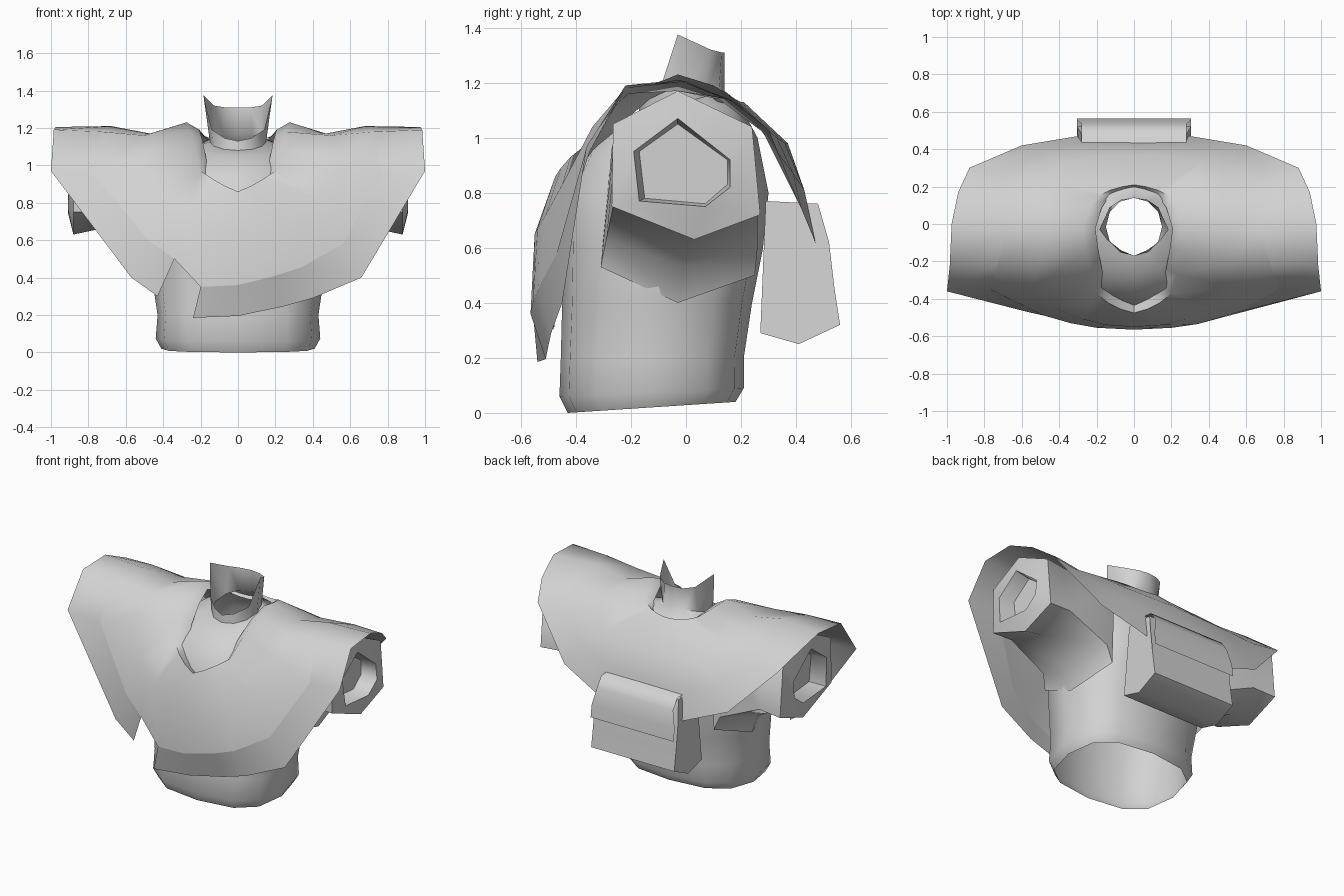
import bpy, bmesh, math

cube = bpy.data.objects.get("Cube")
if cube:
    bpy.data.objects.remove(cube, do_unlink=True)

grey = bpy.data.materials.new("plain grey")
grey.use_nodes = True
grey.diffuse_color = (0.65, 0.65, 0.65, 1)
grey.node_tree.nodes["Principled BSDF"].inputs["Base Color"].default_value = (0.65, 0.65, 0.65, 1)


def loft(name, rings, closed=True, cap_start=False, cap_end=False, skip=(), crease=(), angle=60):
    """Bridge equal-length rings of points into one smooth-shaded part."""
    bm = bmesh.new()
    rows = [[bm.verts.new(p) for p in r] for r in rings]
    n = len(rows[0])
    for i in range(len(rows) - 1):
        for j in range(n if closed else n - 1):
            if (i, j) in skip:
                continue
            k = (j + 1) % n
            bm.faces.new((rows[i][j], rows[i][k], rows[i + 1][k], rows[i + 1][j]))
    if cap_start:
        bm.faces.new(rows[0][::-1])
    if cap_end:
        bm.faces.new(rows[-1])
    for i, j in crease:
        bm.edges.get((rows[i][j], rows[i][(j + 1) % n])).smooth = False
    bmesh.ops.recalc_face_normals(bm, faces=bm.faces[:])
    me = bpy.data.meshes.new(name)
    bm.to_mesh(me)
    bm.free()
    me.materials.append(grey)
    ob = bpy.data.objects.new(name, me)
    bpy.context.collection.objects.link(ob)
    bpy.ops.object.select_all(action='DESELECT')
    ob.select_set(True)
    bpy.context.view_layer.objects.active = ob
    bpy.ops.object.shade_smooth_by_angle(angle=math.radians(angle), keep_sharp_edges=True)


def mirrored(half):
    """Complete a front-to-back half ring with its mirror image."""
    return half + [(-x, y, z) for x, y, z in half[-2:0:-1]]


def oval(z_front, z_back, rx, y0, y1, power):
    """Twelve-sided rounded ring, starting at the front centre."""
    pts = []
    for i in range(12):
        a = i * math.pi / 6
        s, c = math.sin(a), -math.cos(a)
        u = math.copysign(abs(s) ** (2 / power), s)
        v = math.copysign(abs(c) ** (2 / power), c)
        f = (v + 1) / 2
        pts.append((u * rx, y0 + (y1 - y0) * f, z_front + (z_back - z_front) * f))
    return pts


# Torso, open at the waist, running up into the flared open collar
collar_rim = mirrored([(0, -.17, 1.13), (.07, -.14, 1.145), (.14, -.09, 1.19), (.185, -.03, 1.375),
                       (.13, .09, 1.32), (.07, .13, 1.31), (0, .14, 1.31)])
loft("torso", [
    oval(.0, .04, .41, -.43, .18, 2.7),
    oval(.06, .09, .44, -.46, .21, 2.7),
    oval(.20, .20, .43, -.455, .21, 2.7),
    oval(.40, .40, .46, -.45, .24, 2.6),
    oval(.60, .60, .48, -.45, .28, 2.5),
    oval(.80, .80, .46, -.45, .30, 2.3),
    oval(.95, 1.0, .38, -.38, .26, 2.0),
    oval(1.05, 1.13, .27, -.27, .19, 2.0),
    oval(1.08, 1.17, .15, -.17, .14, 2.0),
    collar_rim])

# Sleeves: armhole band on the torso, narrowing arm, flared cuff, recessed wrist opening
sleeve = [
    [(.34, -.27, .96), (.34, -.03, 1.08), (.34, .22, .98),
     (.38, .25, .50), (.465, -.03, .40), (.44, -.31, .53)],
    [(.46, -.26, 1.0), (.50, -.03, 1.10), (.46, .23, 1.0),
     (.43, .26, .60), (.52, -.01, .53), (.47, -.29, .63)],
    [(.74, -.25, 1.03), (.74, -.03, 1.14), (.74, .23, 1.03),
     (.72, .26, .73), (.74, .02, .66), (.74, -.265, .75)],
    [(.88, -.265, 1.05), (.88, -.03, 1.17), (.88, .24, 1.04),
     (.88, .27, .72), (.88, .03, .63), (.88, -.27, .75)],
    [(.90, -.19, .95), (.90, -.03, 1.07), (.90, .16, .92),
     (.91, .16, .82), (.91, .07, .75), (.91, -.17, .77)],
    [(.80, -.17, .95), (.80, -.03, 1.05), (.80, .15, .92),
     (.80, .15, .83), (.80, .07, .76), (.80, -.15, .78)],
]
for side, label in ((1, "left"), (-1, "right")):
    loft(label + "_sleeve", [[(side * x, y, z) for x, y, z in r] for r in sleeve], cap_end=True)

# Poncho: half rings from front centre to back centre, neckline to hem
neckline = [(0, -.475, .86), (.07, -.455, .89), (.14, -.42, .93), (.2, -.37, .97), (.23, -.27, 1.09),
            (.255, -.15, 1.18), (.275, -.03, 1.23), (.23, .1, 1.19), (.19, .15, 1.16),
            (.13, .18, 1.14), (.06, .2, 1.13), (0, .21, 1.13)]
chest = [(0, -.55, .65), (.15, -.54, .67), (.27, -.51, .72), (.42, -.45, .83), (.55, -.34, 1.04),
         (.50, -.21, 1.16), (.47, -.03, 1.17), (.5, .12, 1.14), (.48, .24, 1.07),
         (.36, .33, 1.0), (.2, .36, .98), (0, .37, .98)]
border = [(0, -.565, .36), (.2, -.555, .41), (.34, -.535, .455), (.56, -.47, .58), (.77, -.35, .95),
          (.73, -.22, 1.18), (.68, -.03, 1.21), (.74, .16, 1.14), (.7, .28, 1.02),
          (.5, .39, .87), (.27, .43, .81), (0, .43, .80)]
hem = [(0, -.51, .195), (.24, -.50, .245), (.4, -.49, .29), (.66, -.45, .40), (1, -.36, .97),
       (.985, -.22, 1.19), (.975, 0, 1.205), (.94, .17, 1.13), (.88, .3, 1.03),
       (.6, .42, .74), (.3, .47, .62), (0, .46, .62)]
lip = [(x * .75, y * .88, z - .04) for x, y, z in neckline]
rings = [mirrored(r) for r in (lip, neckline, chest, border, hem)]
n = len(rings[0])
# Torn slit beside the front centre on the right-hand side
rings[3][n - 1], rings[4][n - 1] = (-.2, -.555, .35), (-.24, -.54, .185)
rings[3][n - 2], rings[4][n - 2] = (-.34, -.53, .50), (-.43, -.48, .30)
rings[3][n - 3], rings[4][n - 3] = (-.48, -.49, .60), (-.57, -.47, .40)
front_border = [(3, j % n) for j in range(-6, 6)]
loft("poncho", rings, skip={(3, n - 2)}, crease=front_border)


# Back pouch with a folded flap, both narrower at the top
def across(profile):
    return [[(side * (.28 if z > .7 else .305), y, z) for y, z in profile] for side in (-1, 1)]


loft("back_pouch", across([(.29, .77), (.48, .76), (.52, .62), (.54, .45), (.56, .32),
                           (.41, .25), (.27, .29)]), cap_start=True, cap_end=True)
loft("pouch_flap", across([(.30, .785), (.49, .775), (.535, .71), (.555, .60), (.565, .52)]),
     closed=False)
